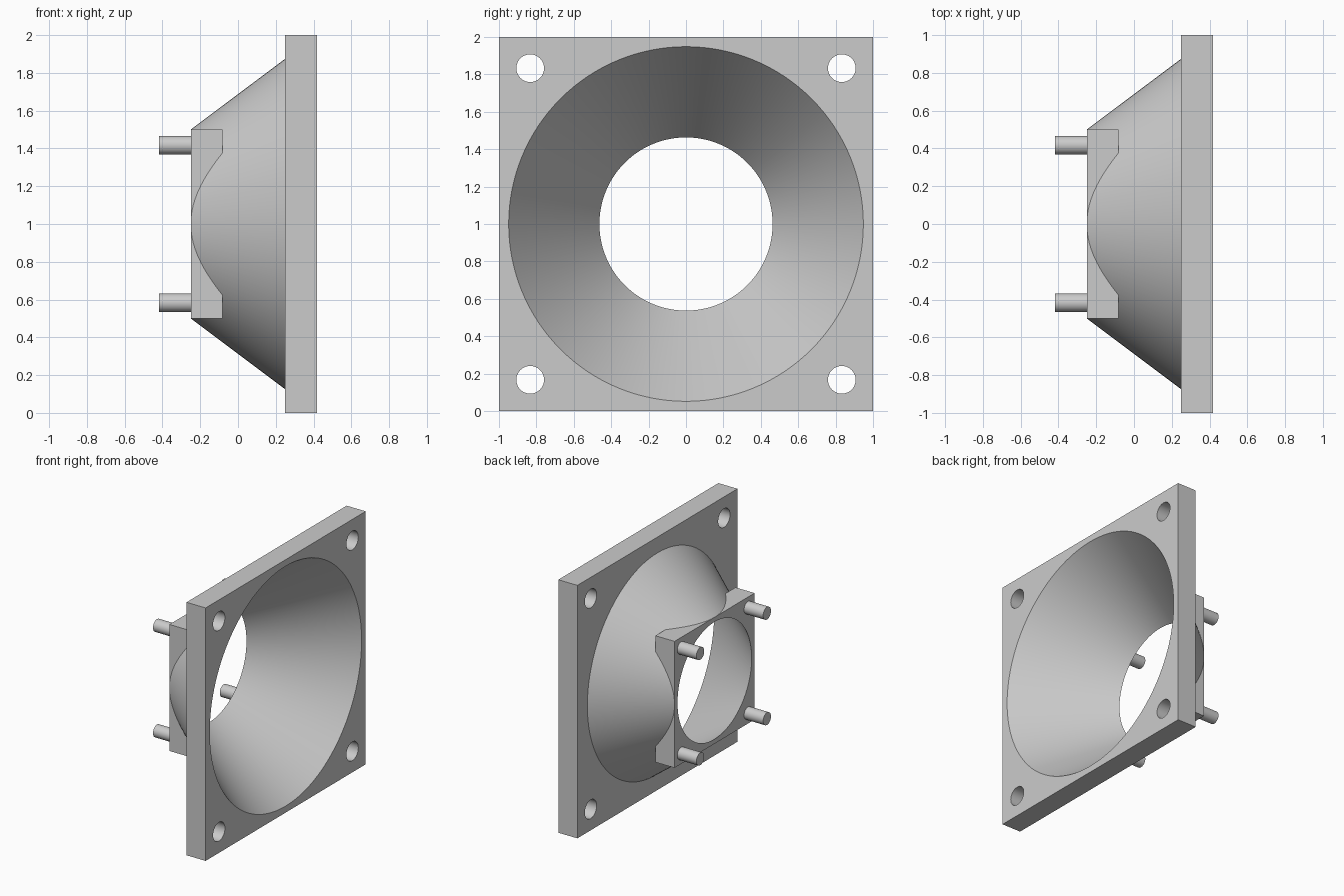
import bpy, bmesh
from math import cos, sin, tau

if "Cube" in bpy.data.objects:
    bpy.data.objects.remove(bpy.data.objects["Cube"])

grey = bpy.data.materials.new("light_grey")
grey.use_nodes = True
colour = (0.6, 0.6, 0.6, 1)
grey.diffuse_color = colour
grey.node_tree.nodes["Principled BSDF"].inputs["Base Color"].default_value = colour

X_BACK, X_RIM, X_FRONT = -0.25, 0.25, 0.417   # funnel mouth, plate back, plate front
INNER, OUTER = 0.463, 0.5                     # radii at the narrow mouth


def inner_r(x):
    return INNER + 0.7275 * (x - X_BACK)


def outer_r(x):
    return OUTER + 0.75 * (x - X_BACK)


def make(name, bm):
    bmesh.ops.recalc_face_normals(bm, faces=bm.faces)
    mesh = bpy.data.meshes.new(name)
    bm.to_mesh(mesh)
    bm.free()
    mesh.materials.append(grey)
    ob = bpy.data.objects.new(name, mesh)
    bpy.context.collection.objects.link(ob)
    return ob


def lathe(name, profile, y=0, z=1, steps=128, caps=True):
    """Spin (x, radius) points round a line parallel to x."""
    bm = bmesh.new()
    rings = [[bm.verts.new((x, y + r * cos(tau * i / steps), z + r * sin(tau * i / steps)))
              for i in range(steps)] for x, r in profile]
    for a, b in zip(rings, rings[1:]):
        for i in range(steps):
            j = (i + 1) % steps
            bm.faces.new((a[i], a[j], b[j], b[i]))
    if caps:
        bm.faces.new(rings[0])
        bm.faces.new(rings[-1])
    return make(name, bm)


def slab(name, x0, x1, half):
    bm = bmesh.new()
    bmesh.ops.create_cube(bm, size=1)
    for v in bm.verts:
        v.co = ((x0 + x1) / 2 + v.co.x * (x1 - x0), v.co.y * 2 * half, 1 + v.co.z * 2 * half)
    return make(name, bm)


def activate(ob):
    bpy.ops.object.select_all(action="DESELECT")
    ob.select_set(True)
    bpy.context.view_layer.objects.active = ob


def cut(ob, cutters):
    activate(ob)
    for c in cutters:
        c.hide_render = True
        mod = ob.modifiers.new("cut", "BOOLEAN")
        mod.operation = "DIFFERENCE"
        mod.solver = "EXACT"
        mod.object = c
        bpy.ops.object.modifier_apply(modifier=mod.name)
        bpy.data.objects.remove(c)


corners = [(sy, sz) for sy in (-1, 1) for sz in (-1, 1)]

# Large mounting plate with conical bore and four screw holes
plate = slab("mounting_plate", X_RIM, X_FRONT, 1)
bore = lathe("bore_cutter", [(x, inner_r(x)) for x in (0.2, 0.45)])
holes = [lathe("hole_cutter", [(0.2, 0.074), (0.45, 0.074)], sy * 0.833, 1 + sz * 0.833, 48)
         for sy, sz in corners]
cut(plate, [bore] + holes)

# Thin-walled funnel, open where it meets the plate
funnel = lathe("funnel", [(X_RIM, inner_r(X_RIM)), (X_BACK, INNER),
                          (X_BACK, OUTER), (X_RIM, outer_r(X_RIM))], caps=False)

# Small square flange, hollowed to sit round the narrow end of the funnel
flange = slab("small_flange", X_BACK, -0.083, 0.5)
cut(flange, [lathe("flange_cutter", [(x, outer_r(x) - 0.015) for x in (-0.3, 0)])])

# Locating pegs on the flange corners
pegs = [lathe("locating_peg", [(-0.417, 0.049), (-0.24, 0.049)], sy * 0.417, 1 + sz * 0.417, 40)
        for sy, sz in corners]

for ob in [plate, funnel, flange] + pegs:
    activate(ob)
    bpy.ops.object.shade_smooth_by_angle(angle=0.52)
